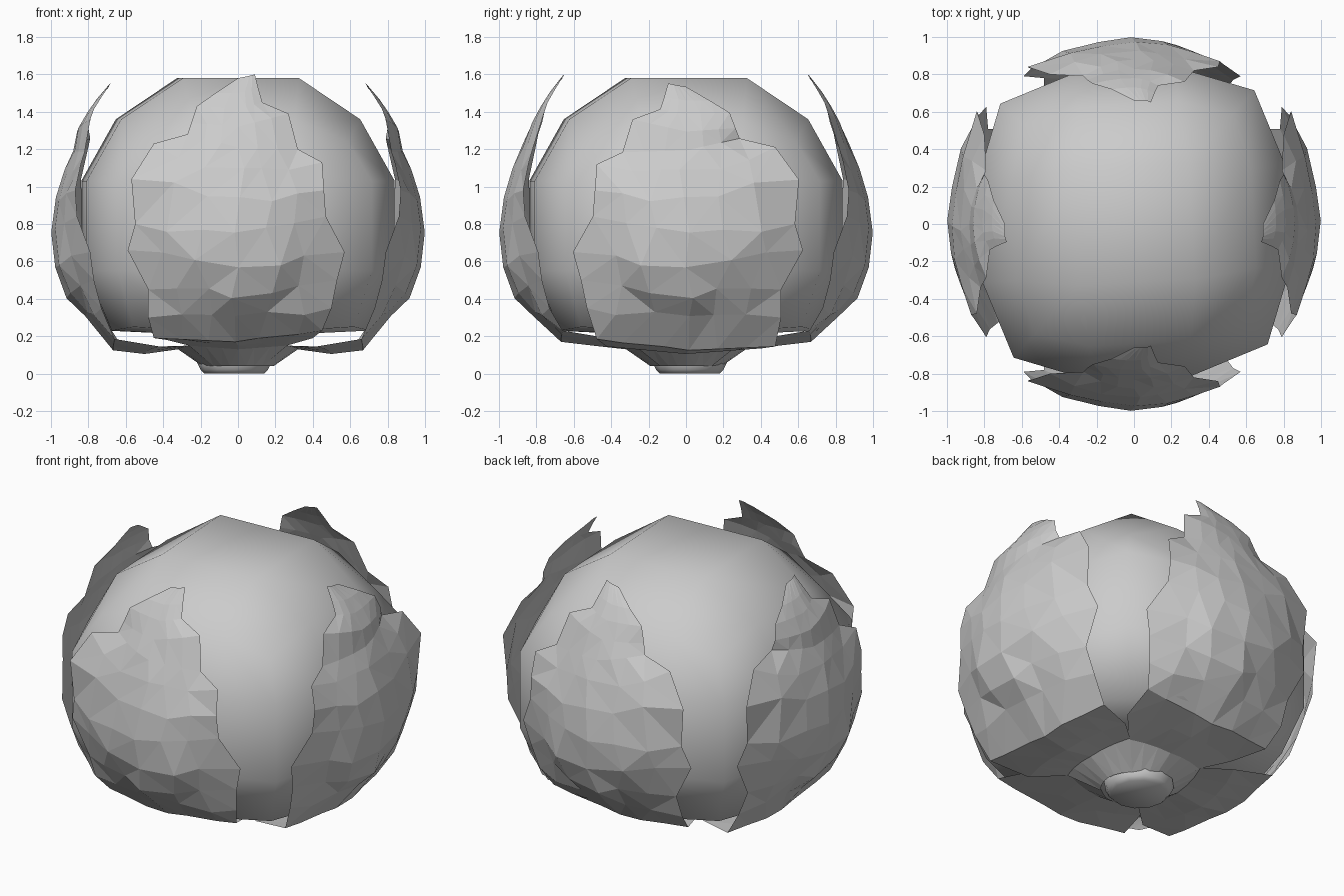
import bpy, bmesh, math, random
from mathutils import Matrix

if "Cube" in bpy.data.objects:
    bpy.data.objects.remove(bpy.data.objects["Cube"])

random.seed(4)


def make_object(name, bm, smooth):
    bmesh.ops.recalc_face_normals(bm, faces=bm.faces)
    me = bpy.data.meshes.new(name)
    bm.to_mesh(me)
    bm.free()
    for p in me.polygons:
        p.use_smooth = smooth
    ob = bpy.data.objects.new(name, me)
    bpy.context.collection.objects.link(ob)
    return ob


# Fluffy inner ball: a 3 x 3 x 3 cube rounded out, flattened top and bottom
bm = bmesh.new()
bmesh.ops.create_cube(bm, size=2)
bmesh.ops.subdivide_edges(bm, edges=bm.edges[:], cuts=2, use_grid_fill=True)
for v in bm.verts:
    outer = [abs(c) > 0.9 for c in v.co]
    sides = outer[0] + outer[1]
    near = 0.27
    if outer[2]:
        top = v.co.z > 0
        z = (1.58, 1.36, 1.24)[sides] if top else (0.21, 0.23, 0.25)[sides]
        far = (0, 0.64, 0.56)[sides] if top else (0, 0.69, 0.59)[sides]
        if top and sides == 0:
            near = 0.31
    else:
        z = 1.03 if v.co.z > 0 else 0.55
        far = (0.825, 0.68)[sides - 1]
    x, y = [math.copysign(far if o else near, c) for o, c in zip(outer, v.co.xy)]
    v.co = (x, y, z)
bm.transform(Matrix.Rotation(math.radians(3), 4, 'Z'))
make_object("inner_ball", bm, True)

# Husk rows from tip to base: left edge, middle, right edge as (x, outward, z)
ROWS = [
    ((0.00, .66, 1.58), (.05, .66, 1.59), (.09, .65, 1.60)),
    ((-.12, .72, 1.50), (0, .73, 1.50), (.11, .70, 1.52)),
    ((-.22, .75, 1.43), (0, .78, 1.42), (.13, .74, 1.45)),
    ((-.25, .77, 1.34), (0, .83, 1.32), (.27, .76, 1.39)),
    ((-.27, .79, 1.28), (0, .88, 1.21), (.32, .82, 1.20)),
    ((-.45, .80, 1.23), (0, .93, 1.08), (.45, .84, 1.13)),
    ((-.57, .84, 1.04), (0, .975, .93), (.46, .87, .98)),
    ((-.55, .83, .80), (-.05, 1.0, .75), (.47, .86, .84)),
    ((-.59, .79, .66), (0, .985, .57), (.57, .79, .65)),
    ((-.48, .78, .45), (0, .92, .42), (.53, .77, .50)),
    ((-.48, .72, .30), (0, .82, .28), (.50, .73, .35)),
    ((-.45, .62, .19), (0, .68, .17), (.45, .66, .23)),
    ((-.38, .40, .18), (0, .50, .15), (.40, .42, .19)),
    ((-.26, .26, .15), (0, .32, .13), (.26, .26, .15)),
    ((-.13, .13, .04), (0, .19, .04), (.13, .13, .04)),
]
STEPS = (-1, -0.66, -0.33, 0, 0.33, 0.66, 1)


def husk_point(row, t):
    left, mid, right = row
    edge, s = (left if t < 0 else right), abs(t)
    x = mid[0] + (edge[0] - mid[0]) * s
    out = mid[1] + (edge[1] - mid[1]) * s * s
    z = mid[2] + (edge[2] - mid[2]) * s
    return x, out, z


# One rough set of points shared by all four husks
points = []
for i, row in enumerate(ROWS):
    line = []
    for t in STEPS:
        x, out, z = husk_point(row, t)
        if abs(t) < 1 and 4 < i < len(ROWS) - 3:
            x += random.uniform(-.04, .04)
            z += random.uniform(-.03, .03) if z > 0.25 else 0
            out += random.uniform(-.012, .0)
        line.append((x, out, z))
    points.append(line)


# Side husks are a little lower at the tip and underneath
def side_z(o, z):
    if z > 1:
        return 1 + (z - 1) * .92
    return z - .045 if z < .3 and o > .36 else z


# Four faceted husks, mirrored front to back and left to right
PLACES = {
    "front_husk": lambda x, o, z: (x, -o, z),
    "back_husk": lambda x, o, z: (x, o, z),
    "right_husk": lambda x, o, z: (o + .03 * (z > 1.3), -x * 1.06, side_z(o, z)),
    "left_husk": lambda x, o, z: (-o - .03 * (z > 1.3), -x * 1.06, side_z(o, z)),
}
for name, place in PLACES.items():
    bm = bmesh.new()
    grid = [[bm.verts.new(place(*p)) for p in line] for line in points]
    for a, b in zip(grid, grid[1:]):
        for j in range(len(a) - 1):
            bm.faces.new((a[j], a[j + 1], b[j + 1], b[j]))
    bmesh.ops.triangulate(bm, faces=bm.faces[:])
    make_object(name, bm, False)

# Short rounded stem stub under the husks
bm = bmesh.new()
rings = []
for r, z in ((.16, 0), (.18, .02), (.2, .06), (.19, .12)):
    rings.append([bm.verts.new((-.02 + r * math.cos(k * math.pi / 6),
                                .02 + r * math.sin(k * math.pi / 6), z))
                  for k in range(12)])
for a, b in zip(rings, rings[1:]):
    for k in range(12):
        n = (k + 1) % 12
        bm.faces.new((a[k], a[n], b[n], b[k]))
bm.faces.new(rings[0][::-1])
make_object("stem", bm, True)
